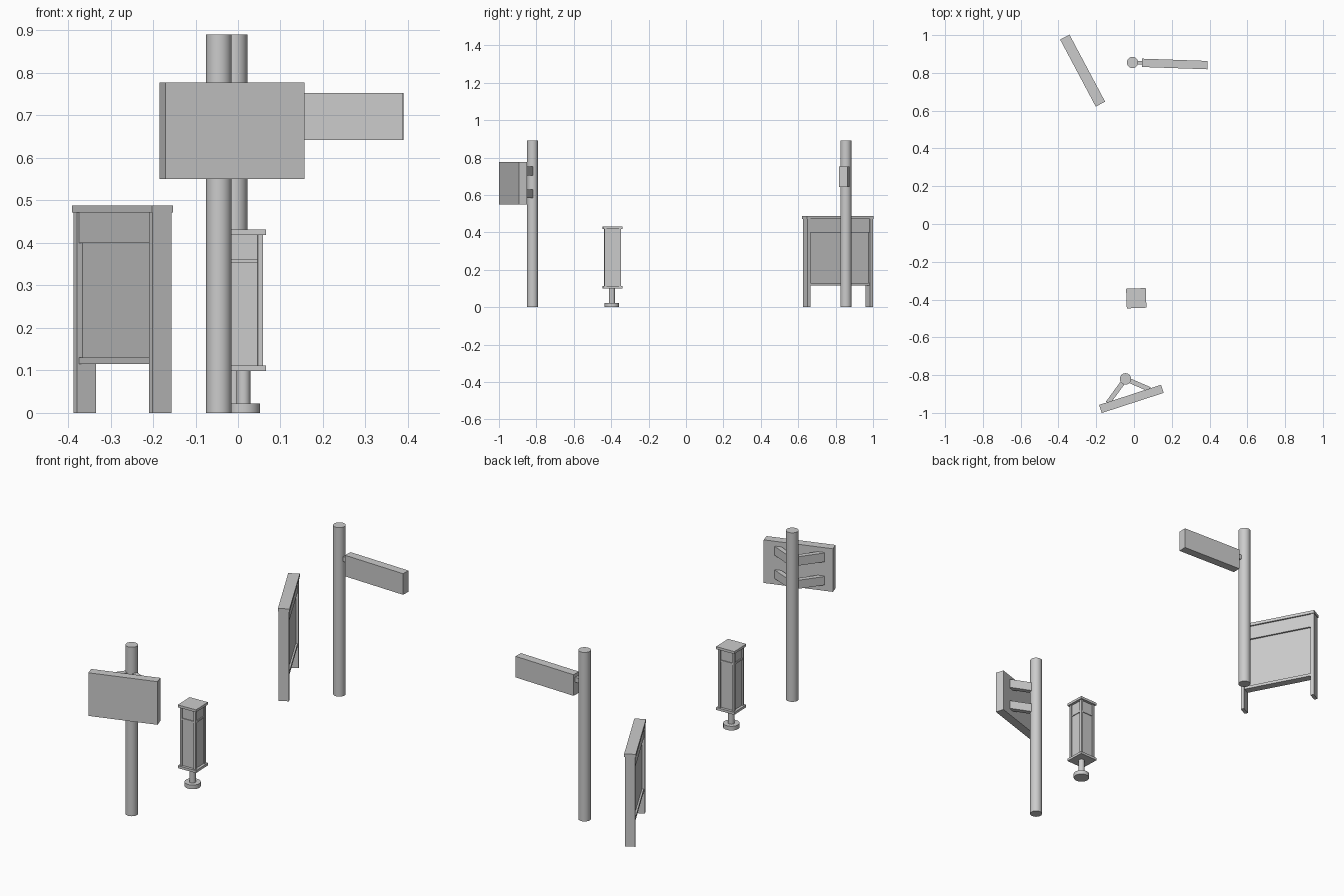
import bpy, bmesh
from math import radians, atan2, hypot, cos, sin
from mathutils import Matrix, Vector

if "Cube" in bpy.data.objects:
    bpy.data.objects.remove(bpy.data.objects["Cube"])


def frame(x, y, deg):
    return Matrix.Translation((x, y, 0)) @ Matrix.Rotation(radians(deg), 4, 'Z')


def finish(bm, name, mat):
    me = bpy.data.meshes.new(name)
    bm.to_mesh(me)
    bm.free()
    ob = bpy.data.objects.new(name, me)
    bpy.context.collection.objects.link(ob)
    ob.matrix_world = mat
    return ob


def box(name, mat, x0, x1, y0, y1, z0, z1):
    bm = bmesh.new()
    bmesh.ops.create_cube(bm, size=1)
    for v in bm.verts:
        v.co = Vector((x1 if v.co.x > 0 else x0,
                       y1 if v.co.y > 0 else y0,
                       z1 if v.co.z > 0 else z0))
    return finish(bm, name, mat)


def cyl(name, x, y, r, z0, z1, sides=32):
    bm = bmesh.new()
    bmesh.ops.create_cone(bm, cap_ends=True, segments=sides, radius1=r, radius2=r, depth=z1 - z0,
                          matrix=Matrix.Translation((0, 0, (z0 + z1) / 2)))
    for f in bm.faces:
        f.smooth = len(f.verts) == 4
    for e in bm.edges:
        if any(len(f.verts) > 4 for f in e.link_faces):
            e.smooth = False
    return finish(bm, name, frame(x, y, 0))


def beam(name, a, b, w, z0, z1):
    # flat bar between two plan points
    d = (b[0] - a[0], b[1] - a[1])
    box(name, Matrix.Translation((a[0], a[1], 0)) @ Matrix.Rotation(atan2(d[1], d[0]), 4, 'Z'),
        0, hypot(*d), -w / 2, w / 2, z0, z1)


# Panel sign on a post with two pairs of splayed brackets
px, py = -0.045, -0.82
cyl("panel_sign_post", px, py, 0.03, 0, 0.89)
F = frame(-0.014, -0.926, 18)
box("sign_panel", F, -0.1725, 0.1725, -0.0225, 0.0225, 0.55, 0.777)
for i, (z0, z1) in enumerate([(0.583, 0.628), (0.705, 0.752)]):
    for side, lx in (("left", -0.125), ("right", 0.108)):
        end = F @ Vector((lx, 0.018, 0))
        beam(f"bracket_{side}_{i}", (px, py), (end.x, end.y), 0.025, z0, z1)

# Square lantern-like information column
K = frame(0.012, -0.393, 2)
cyl("column_foot", 0.013, -0.396, 0.039, 0, 0.022)
cyl("column_stem", 0.013, -0.396, 0.016, 0.022, 0.1)
box("column_bottom_plate", K, -0.052, 0.052, -0.052, 0.052, 0.099, 0.112)
box("column_top_plate", K, -0.052, 0.052, -0.052, 0.052, 0.419, 0.432)
box("column_core", K, -0.038, 0.038, -0.038, 0.038, 0.112, 0.419)
for sx in (-1, 1):
    for sy in (-1, 1):
        cx, cy = sx * 0.039, sy * 0.039
        box("column_corner_post", K, cx - 0.006, cx + 0.006, cy - 0.006, cy + 0.006, 0.112, 0.419)
for i in range(4):
    R = K @ Matrix.Rotation(radians(90 * i), 4, 'Z')
    box(f"column_crossbar_{i}", R, -0.033, 0.033, -0.042, -0.036, 0.353, 0.362)

# Finger sign on a post
cyl("finger_sign_post", -0.008, 0.855, 0.03, 0, 0.89)
G = frame(-0.008, 0.855, -2)
box("finger_connector", G, 0.02, 0.055, -0.01, 0.01, 0.71, 0.735)
box("finger_board", G, 0.05, 0.397, -0.022, 0.022, 0.642, 0.753)

# Notice board standing on two legs
B = frame(-0.272, 0.812, -62)
for s in (-1, 1):
    box("board_leg", B, s * 0.189 - 0.009, s * 0.189 + 0.009, -0.025, 0.025, 0, 0.473)
box("board_cap", B, -0.201, 0.201, -0.028, 0.028, 0.472, 0.488)
box("board_header", B, -0.181, 0.181, -0.02, 0.02, 0.4, 0.473)
box("board_panel", B, -0.181, 0.181, -0.011, 0.011, 0.125, 0.405)
box("board_bottom_rail", B, -0.181, 0.181, -0.02, 0.02, 0.115, 0.13)
